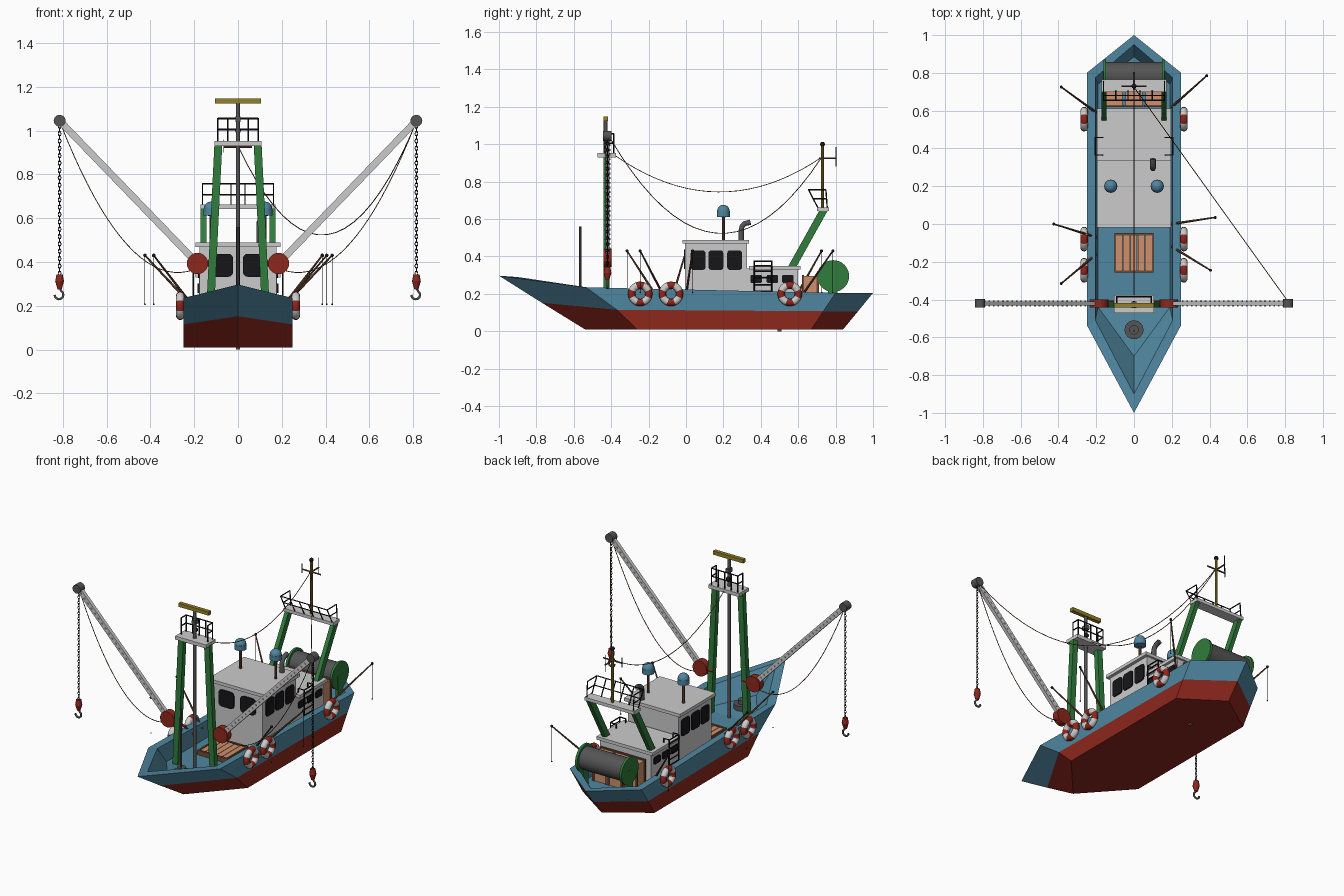
import bpy, bmesh, math
from mathutils import Vector, Matrix

if "Cube" in bpy.data.objects:
    bpy.data.objects.remove(bpy.data.objects["Cube"])

def mat(name, *rgb):
    m = bpy.data.materials.new(name)
    m.diffuse_color = (*rgb, 1)
    m.use_nodes = True
    m.node_tree.nodes["Principled BSDF"].inputs["Base Color"].default_value = m.diffuse_color
    return m

BLUE = mat("blue", .08, .24, .35); RED = mat("red", .27, .02, .012)
GREEN = mat("green", .03, .2, .045); WOOD = mat("wood", .62, .28, .15)
YELLOW = mat("yellow", .3, .22, .02); BLACK = mat("black", .008, .008, .01)
DARK = mat("dark_grey", .09, .09, .09); BROWN = mat("brown", .16, .07, .04)
WHITE = mat("white", .75, .75, .75)

def finish(name, bm, *mats, smooth=False):
    bmesh.ops.recalc_face_normals(bm, faces=bm.faces)
    me = bpy.data.meshes.new(name)
    bm.to_mesh(me); bm.free()
    for m in mats:
        if m: me.materials.append(m)
    ob = bpy.data.objects.new(name, me)
    bpy.context.collection.objects.link(ob)
    if smooth:
        bpy.ops.object.select_all(action='DESELECT')
        bpy.context.view_layer.objects.active = ob
        ob.select_set(True)
        bpy.ops.object.shade_smooth_by_angle(angle=math.radians(40))
    return ob

def boxes(name, m, *spans):
    """Each span: (x0, x1, y0, y1, z0, z1)."""
    bm = bmesh.new()
    for a, b, c, d, e, f in spans:
        bmesh.ops.create_cube(bm, size=1, matrix=Matrix.Translation(((a+b)/2, (c+d)/2, (e+f)/2))
                              @ Matrix.Diagonal((b-a, d-c, f-e, 1)))
    return finish(name, bm, m)

def bars(name, m, r, segs, sides=8, r2=None):
    """Round bars between pairs of points."""
    bm = bmesh.new()
    for p, q in segs:
        p, q = Vector(p), Vector(q)
        bmesh.ops.create_cone(bm, cap_ends=True, segments=sides, radius1=r, radius2=r if r2 is None else r2,
            depth=(q-p).length, matrix=Matrix.Translation((p+q)/2) @ (q-p).to_track_quat('Z', 'Y').to_matrix().to_4x4())
    return finish(name, bm, m, smooth=sides > 6)

def beam(name, m, p, q, wx, wy):
    """Sheared square beam with level ends."""
    bm = bmesh.new()
    rings = [[bm.verts.new((c[0]+sx*wx/2, c[1]+sy*wy/2, c[2])) for sx, sy in ((-1,-1),(1,-1),(1,1),(-1,1))] for c in (p, q)]
    for i in range(4):
        bm.faces.new((rings[0][i], rings[0][(i+1)%4], rings[1][(i+1)%4], rings[1][i]))
    bm.faces.new(rings[0]); bm.faces.new(rings[1])
    return finish(name, bm, m)

def tube(name, m, r, pts):
    cu = bpy.data.curves.new(name, 'CURVE')
    cu.dimensions = '3D'; cu.bevel_depth = r; cu.bevel_resolution = 1; cu.use_fill_caps = True
    s = cu.splines.new('POLY'); s.points.add(len(pts)-1)
    for sp, p in zip(s.points, pts): sp.co = (*p, 1)
    ob = bpy.data.objects.new(name, cu); cu.materials.append(m)
    bpy.context.collection.objects.link(ob)
    bpy.ops.object.select_all(action='DESELECT')
    ob.select_set(True); bpy.context.view_layer.objects.active = ob
    bpy.ops.object.convert(target='MESH')

def sag(name, p, q, drop):
    p, q = Vector(p), Vector(q)
    tube(name, BROWN, .0022, [p.lerp(q, t/20) - Vector((0, 0, drop*4*(t/20)*(1-t/20))) for t in range(21)])

def ring(bm, R, r, M, N, mx):
    g = [[bm.verts.new(mx @ Vector(((R+r*math.cos(b))*math.cos(a), (R+r*math.cos(b))*math.sin(a), r*math.sin(b))))
          for b in (2*math.pi*j/N for j in range(N))] for a in (2*math.pi*i/M for i in range(M))]
    for i in range(M):
        for j in range(N):
            f = bm.faces.new((g[i][j], g[(i+1)%M][j], g[(i+1)%M][(j+1)%N], g[i][(j+1)%N]))
            f.material_index = ((i+M//16)*8//M) % 2

def window(name, c, size, axis):
    bm = bmesh.new()
    bmesh.ops.create_cube(bm, size=1, matrix=Matrix.Translation(c) @ Matrix.Diagonal((*size, 1)))
    es = [e for e in bm.edges if abs((e.verts[0].co-e.verts[1].co)[axis]) > 1e-6]
    bmesh.ops.bevel(bm, geom=es, offset=min(s for k, s in enumerate(size) if k != axis)*.2, segments=3, affect='EDGES', profile=.5)
    finish(name, bm, BLACK)

def ball(name, m, c, r):
    bm = bmesh.new()
    bmesh.ops.create_uvsphere(bm, u_segments=16, v_segments=10, radius=r, matrix=Matrix.Translation(c))
    finish(name, bm, m, smooth=True)

# Hull: hexagonal rings (half-width, bow y/z, fore corner y/z, aft corner y/z, stern y/z)
rows = [(.25, -.54, .01, -.26, .01, .67, .01, .84, .01),
        (.25, -.77, .152, -.37, .115, .734, .107, .92, .107),
        (.25, -1, .297, -.535, .235, .8, .205, 1, .205),
        (.205, -.9, .29, -.51, .232, .775, .205, .95, .205),
        (.19, -.7, .16, -.44, .125, .74, .12, .885, .12)]
bm = bmesh.new()
hull = [[bm.verts.new(v) for v in ((0,a,b), (w,c,d), (w,e,f), (0,g,h), (-w,e,f), (-w,c,d))] for w, a, b, c, d, e, f, g, h in rows]
for k in range(4):
    for i in range(6):
        f = bm.faces.new((hull[k][i], hull[k][(i+1)%6], hull[k+1][(i+1)%6], hull[k+1][i]))
        f.material_index = int(k == 0)
bm.faces.new(hull[0]).material_index = 1
d = hull[-1]
for q in ((0,1,5), (1,2,4,5), (2,3,4)): bm.faces.new([d[i] for i in q])
finish("hull", bm, BLUE, RED)
boxes("keel_fitting", BROWN, (-.008, .008, .49, .51, 0, .02))

# Cabins and roofs
boxes("wheelhouse", None, (-.175, .175, -.005, .325, .12, .47))
boxes("wheelhouse_roof", None, (-.195, .195, -.018, .338, .468, .488))
boxes("aft_cabin", None, (-.178, .178, .325, .6, .12, .335))
boxes("aft_cabin_roof", None, (-.195, .195, .338, .612, .33, .35))
for s in (-1, 1):
    window("front_window", (s*.075, -.006, .385), (.105, .012, .105), 1)
    for y in (.065, .16, .26):
        window("side_window", (s*.176, y, .38), (.012, .08, .105), 0)
    for y in (.375, .462, .545):
        window("aft_window", (s*.179, y, .28), (.012, .062, .044), 0)
    # Boarding ladder hooked over the aft roof
    segs = [((s*.205, y, .2), (s*.205, y, .375)) for y in (.365, .458)]
    segs += [((s*.205, y, .375), (s*.165, y, .375)) for y in (.365, .458)]
    segs += [((s*.165, y, .375), (s*.165, y, .345)) for y in (.365, .458)]
    segs += [((s*.205, .365, z), (s*.205, .458, z)) for z in (.215, .25, .285, .32, .35, .375)]
    bars("ladder", BLACK, .004, segs, 6)
    # Radar domes
    bars("dome_pole", BROWN, .008, [((s*.123, .2, .485), (s*.123, .2, .615))])
    bars("dome_base", BLUE, .035, [((s*.123, .2, .612), (s*.123, .2, .642))], 20)
    ball("dome_top", BLUE, (s*.123, .2, .642), .034)
tube("exhaust_pipe", DARK, .016, [(.1, .295, .48), (.1, .295, .54), (.1, .3, .562), (.1, .315, .576), (.1, .345, .583)])

# Deck hatch and crates
boxes("deck_hatch", WOOD, *[(x, x+.036, -.245, -.06, .12, .148) for x in (-.097, -.058, -.019, .02, .059)])
boxes("hatch_frame", BROWN, (-.104, .104, -.258, -.245, .12, .153), (-.104, .104, -.06, -.047, .12, .153),
      (-.104, -.094, -.25, -.05, .12, .153), (.094, .104, -.25, -.05, .12, .153))
for x in (-.105, 0, .105):
    boxes("crate", WOOD, (x-.045, x+.045, .625, .705, .12, .295))
    boxes("crate_frame", BROWN, *[(x+a-.006, x+a+.006, b-.006, b+.006, .12, .302) for a in (-.045, .045) for b in (.625, .705)],
          *[(x-.05, x+.05, b-.006, b+.006, z, z+.012) for b in (.625, .705) for z in (.205, .29)])

# Net drum
bars("net_drum", DARK, .07, [((-.15, .787, .295), (.15, .787, .295))], 28)
bars("drum_flange", GREEN, .085, [((s*.147, .787, .295), (s*.162, .787, .295)) for s in (-1, 1)], 32)
boxes("drum_stand", GREEN, *[(s*.155-.008, s*.155+.008, .76, .81, .12, .3) for s in (-1, 1)])

# Fore gantry with railing, mast and yellow radar bar
for s in (-1, 1):
    beam("gantry_leg", GREEN, (s*.13, -.425, .12), (s*.09, -.425, .935), .036, .032)
boxes("fore_platform", None, (-.107, .107, -.472, -.375, .93, .952))
xs = (-.092, -.046, 0, .046, .092)
segs = [((x, -.385, .95), (x, -.385, 1.055)) for x in xs] + [((s*.092, -.432, .95), (s*.092, -.432, 1.055)) for s in (-1, 1)]
for z in (1.005, 1.055):
    segs += [((-.092, -.385, z), (.092, -.385, z))] + [((s*.092, -.385, z), (s*.092, -.432, z)) for s in (-1, 1)]
bars("fore_railing", BLACK, .004, segs, 6)
bars("fore_mast", DARK, .01, [((0, -.43, .12), (0, -.43, 1.135))], 10)
boxes("radar_bar", YELLOW, (-.105, .105, -.442, -.418, 1.125, 1.148))
ball("mast_lamp", BLACK, (0, -.42, 1.0), .013)
boxes("mast_box", DARK, (-.012, .012, -.445, -.41, 1.04, 1.065))
bars("bow_post", DARK, .006, [((0, -.565, .13), (0, -.565, .56))])
bars("bow_winch", DARK, .05, [((0, -.56, .13), (0, -.56, .165))], 24)
bars("winch_hub", DARK, .025, [((0, -.56, .16), (0, -.56, .19))], 16)

# Booms, pulleys, chains and hooks
for s in (-1, 1):
    a, b = Vector((s*.185, -.42, .393)), Vector((s*.815, -.42, 1.045))
    n = (b-a).normalized().cross(Vector((0, 1, 0)))
    beam("boom", None, a, b, .044, .022)
    bars("boom_rungs", None, .005, [(a.lerp(b, t/26)-Vector((0, .016, 0)), a.lerp(b, t/26)+Vector((0, .016, 0))) for t in range(2, 26)], 6)
    bars("boom_pivot", RED, .049, [((s*.185, -.441, .393), (s*.185, -.399, .393))], 20)
    bars("pivot_bracket", RED, .014, [((s*.1, -.42, .393), (s*.185, -.42, .393))])
    bars("boom_pulley", DARK, .027, [((s*.815, -.443, 1.045), (s*.815, -.397, 1.045))], 20)
    bm = bmesh.new()
    for i in range(41):
        ring(bm, .0065, .002, 8, 4, Matrix.Translation((s*.815, -.42, 1.02-i*.0168)) @ Matrix.Rotation(math.pi/2*(i % 2), 4, 'Z')
             @ Matrix.Diagonal((1, 1, 1.6, 1)) @ Matrix.Rotation(math.pi/2, 4, 'X'))
    finish("chain", bm, BLACK)
    bars("hook_block", RED, .021, [((s*.815, -.42, .312), (s*.815, -.42, .343))], 10, .015)
    bars("hook_block_lower", RED, .01, [((s*.815, -.42, .275), (s*.815, -.42, .312))], 10, .021)
    arc = [(s*.815-.003+.02*math.cos(t), -.42, .25+.02*math.sin(t)) for t in (math.radians(60-30*i) for i in range(9))]
    tube("hook", DARK, .006, [(s*.815, -.42, .285)] + arc)
    sag("boom_cable", (s*.81, -.42, 1.03), (s*.2, -.42, .365), .22)
sag("long_stay", (.815, -.41, 1.04), (0, .725, .93), .46)
sag("top_stay", (0, -.38, .94), (0, .725, .93), .19)

# Aft gantry with raked railing and antenna mast
for s in (-1, 1):
    beam("aft_gantry_leg", GREEN, (s*.158, .565, .34), (s*.158, .735, .645), .026, .045)
boxes("aft_platform", None, (-.172, .172, .7, .765, .642, .662))
segs = []
for x in (-.162, -.097, -.032, .032, .097, .162): segs.append(((x, .705, .66), (x, .655, .757)))
for s in (-1, 1): segs.append(((s*.162, .755, .66), (s*.162, .748, .757)))
for y0, y1, z in ((.655, .748, .757), (.68, .75, .708)):
    segs += [((-.162, y0, z), (.162, y0, z))] + [((s*.162, y0, z), (s*.162, y1, z)) for s in (-1, 1)]
bars("aft_railing", BLACK, .0035, segs, 6)
bars("aft_mast", YELLOW, .008, [((0, .73, .65), (0, .73, 1))])
ball("aft_mast_ball", BLACK, (0, .73, 1), .013)
bars("mast_arms", BROWN, .005, [((0, .71, .925), (0, .805, .925)), ((-.065, .73, .925), (.065, .73, .925))], 6)
bars("whip_antennas", BLACK, .0025, [((0, .803, .88), (0, .803, .985)), ((-.065, .73, .9), (-.065, .73, .96))], 6)

# Fishing rods with hanging lines
for x0, y0, x1, y1 in ((-.2, .59, -.385, .725), (.2, .62, .385, .785), (.2, 0, .43, .035),
                       (-.2, -.07, -.425, 0), (.2, -.12, .405, -.245), (-.2, -.16, -.385, -.315)):
    bars("fishing_rod", BROWN, .007, [((x0, y0, .19), (x1, y1, .43))], 8, .004)
    ball("rod_tip", BLACK, (x1, y1, .43), .008)
    bars("rod_line", BLACK, .0012, [((x1, y1, .43), (x1, y1, .21))], 4)
    ball("rod_float", BLACK, (x1, y1, .207), .004)

# Lifebuoys with red and white bands
for s in (-1, 1):
    for y in (-.245, -.08, .555):
        bm = bmesh.new()
        ring(bm, .046, .0195, 32, 12, Matrix.Translation((s*.264, y, .2)) @ Matrix.Rotation(math.pi/2, 4, 'Y'))
        finish("lifebuoy", bm, RED, WHITE, smooth=True)
